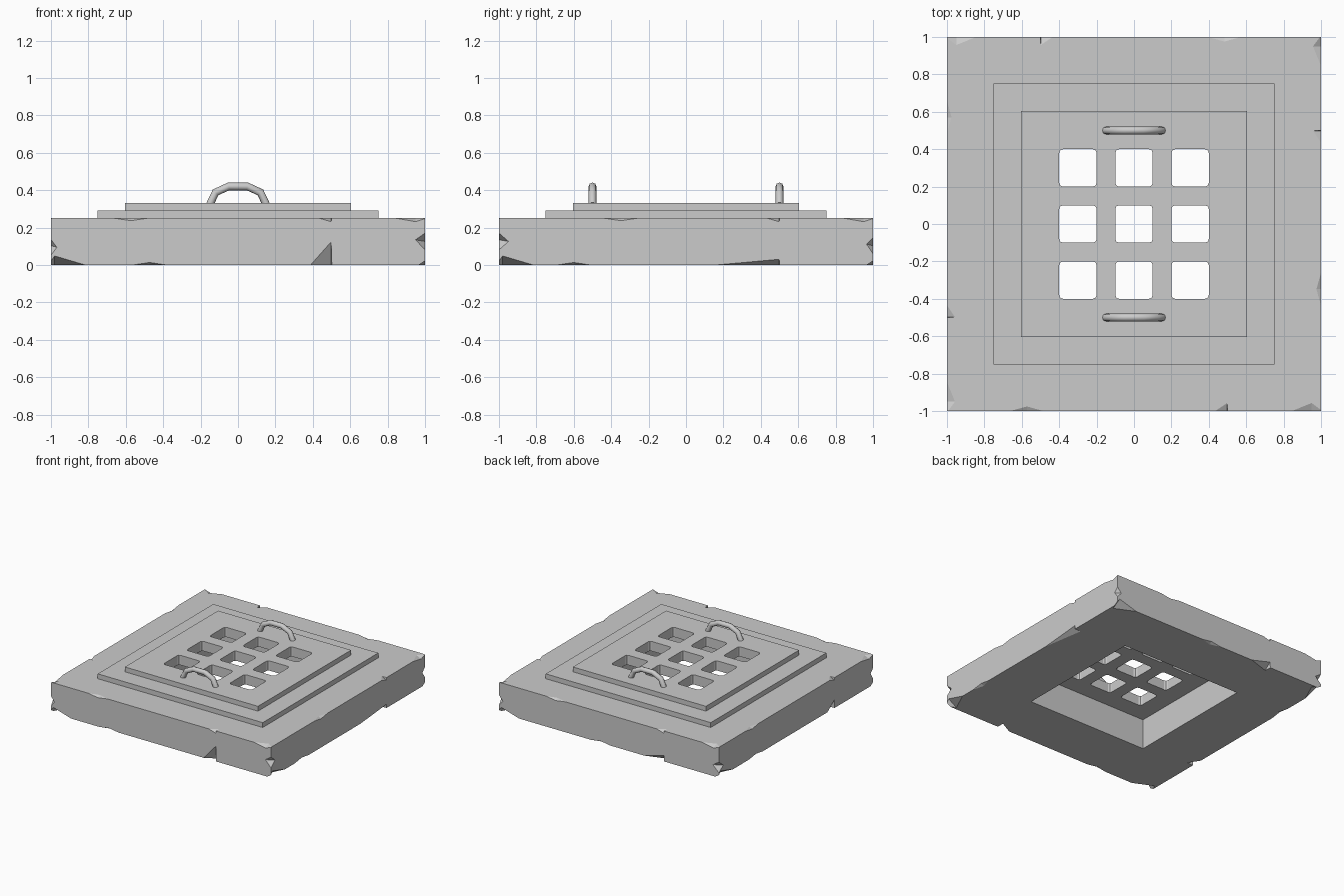
import bpy, bmesh, math, random
from mathutils import Vector, Matrix

if "Cube" in bpy.data.objects:
    bpy.data.objects.remove(bpy.data.objects["Cube"])

random.seed(4)


def make_object(name, bm):
    bmesh.ops.recalc_face_normals(bm, faces=bm.faces[:])
    mesh = bpy.data.meshes.new(name)
    bm.to_mesh(mesh)
    bm.free()
    ob = bpy.data.objects.new(name, mesh)
    bpy.context.collection.objects.link(ob)
    return ob


def bridge(bm, a, b):
    """Quads between two vertex loops."""
    n = len(a)
    return [bm.faces.new((a[i], a[(i + 1) % n], b[(i + 1) % n], b[i])) for i in range(n)]


def square_loft(name, rings, closed):
    """Join square rings (half width, z); closed makes a frame, else capped."""
    bm = bmesh.new()
    loops = [[bm.verts.new((sx * h, sy * h, z)) for sx, sy in
              ((-1, -1), (1, -1), (1, 1), (-1, 1))] for h, z in rings]
    for a, b in zip(loops, loops[1:]):
        bridge(bm, a, b)
    if closed:
        bridge(bm, loops[-1], loops[0])
    else:
        bm.faces.new(loops[0])
        bm.faces.new(loops[-1])
    return make_object(name, bm)


def cut(ob, cutter):
    cutter.hide_render = True
    mod = ob.modifiers.new("cut", 'BOOLEAN')
    mod.operation = 'DIFFERENCE'
    mod.solver = 'EXACT'
    mod.use_self = True
    mod.object = cutter
    bpy.context.view_layer.objects.active = ob
    bpy.ops.object.modifier_apply(modifier=mod.name)
    bpy.data.objects.remove(cutter)


def tetra(bm, side, points):
    """Chip cutter given on the front side, turned to the wanted side."""
    rot = Matrix.Rotation(side * math.pi / 2, 3, 'Z')
    v = [bm.verts.new(rot @ Vector(p)) for p in points]
    for i in range(4):
        bm.faces.new([v[(i + k) % 4] for k in range(3)])


E = .003


def edge_chip(bm, side, top, u0, u1, um, inset, h):
    z, s = (.25, -1) if top else (0, 1)
    tetra(bm, side, [(u0, -1 - E, z - s * E), (u1, -1 - E, z - s * E),
                     (um, -1 + inset, z - s * E), (um, -1 - E, z + s * h)])


# Stone slab with a square shaft through it
slab = square_loft("stone_slab", [(1, 0), (1, .25), (.55, .25), (.55, 0)], True)

bm = bmesh.new()
for side in range(4):
    # Crack at the same spot on every side, broken open at top and bottom
    edge_chip(bm, side, False, .5 - (.12, .39, .2, .1)[side], .502, .498, .06,
              (.13, .032, .05, .07)[side])
    edge_chip(bm, side, True, .42, .502, .498, .05, .02)
    # Worn slab corners
    edge_chip(bm, side, False, -1.02, -.8, -.98, .08, .05)
    edge_chip(bm, side, True, .82, 1.02, .95, .05, .02)
    # Small random wear
    for top in (False, True):
        u = random.uniform(-.65, .1)
        edge_chip(bm, side, top, u - .12, u + .12, u, .03, .015)
    # Chip halfway up the upright corner
    z, d = random.uniform(.07, .13), random.uniform(.03, .06)
    tetra(bm, side, [(-1 - E, -1 - E, z - .05), (-1 - E, -1 - E, z + .05),
                     (-1 + d, -1 - E, z), (-1 - E, -1 + d, z + .01)])
cut(slab, make_object("chip_cutter", bm))

# Stepped grate with nine rounded square openings
grate = square_loft("grate", [(.75, .25), (.75, .29), (.605, .29), (.605, .33)], False)
bm = bmesh.new()
r, half = .02, .1
for gx in (-.3, 0, .3):
    for gy in (-.3, 0, .3):
        ring = []
        for q in range(4):
            mid = math.pi / 4 + q * math.pi / 2
            cx = math.copysign(half - r, math.cos(mid))
            cy = math.copysign(half - r, math.sin(mid))
            for k in range(3):
                a = q * math.pi / 2 + k * math.pi / 4
                ring.append((gx + cx + r * math.cos(a), gy + cy + r * math.sin(a)))
        lo, hi = ([bm.verts.new((x, y, z)) for x, y in ring] for z in (.2, .4))
        bm.faces.new(lo)
        bm.faces.new(hi)
        bridge(bm, lo, hi)
cut(grate, make_object("opening_cutter", bm))

# Arched lift handles: octagonal tube along a five-segment arch
right = [(.05, .42), (.12, .388), (.15, .325)]
path = [(-x, z) for x, z in reversed(right)] + right
for name, y in (("front_handle", -.5), ("back_handle", .5)):
    bm = bmesh.new()
    rings = []
    for i, (x, z) in enumerate(path):
        a, b = path[max(i - 1, 0)], path[min(i + 1, 5)]
        n = Vector((a[1] - b[1], 0, b[0] - a[0])).normalized()
        rings.append([bm.verts.new(Vector((x, y, z)) + .021 * (
            n * math.cos(t) + Vector((0, 1, 0)) * math.sin(t)))
            for t in (k * math.pi / 4 for k in range(8))])
    for a, b in zip(rings, rings[1:]):
        for f in bridge(bm, a, b):
            f.smooth = True
    bm.faces.new(rings[0])
    bm.faces.new(rings[-1])
    make_object(name, bm)
